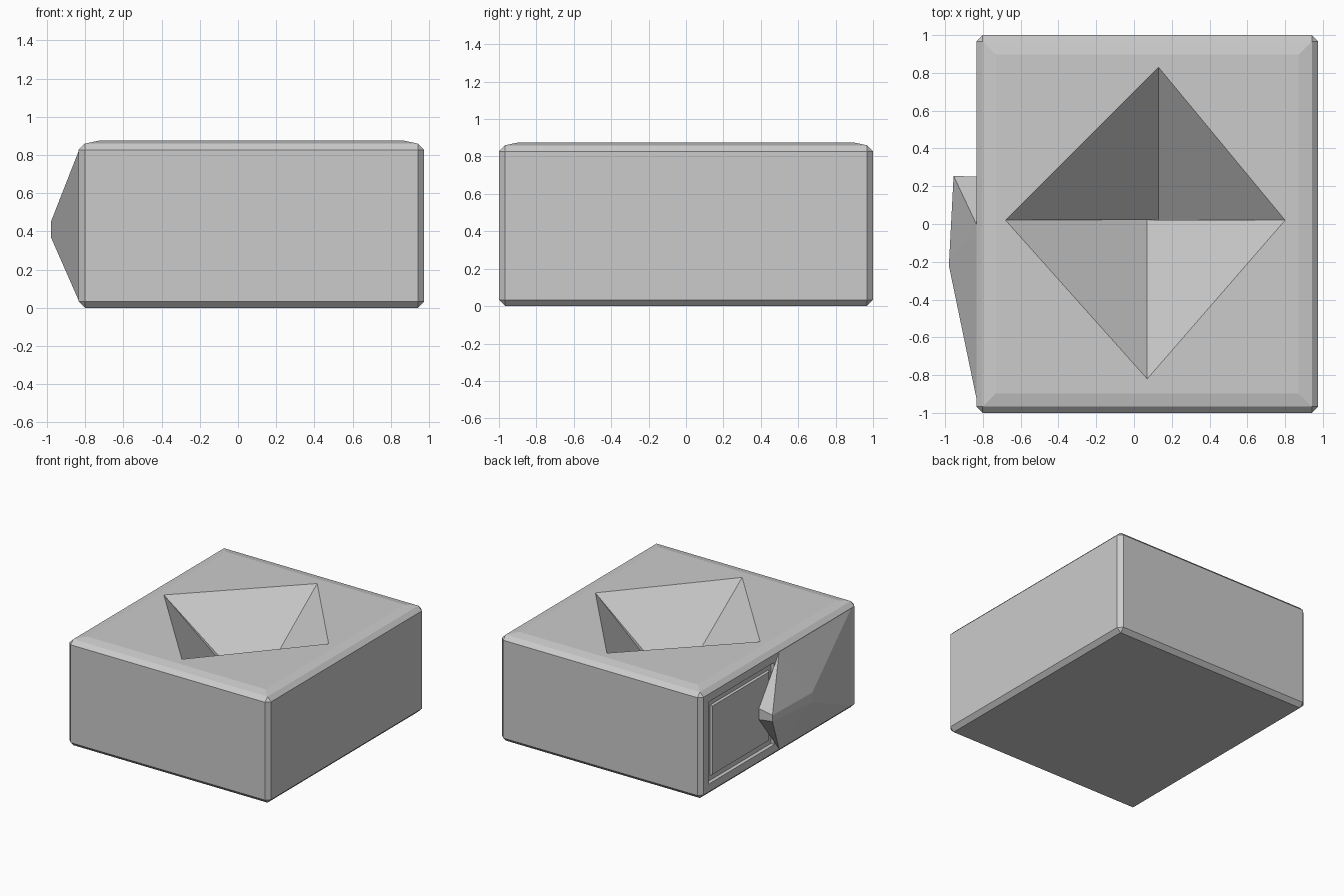
import bpy, bmesh
from mathutils import Vector

if "Cube" in bpy.data.objects:
    bpy.data.objects.remove(bpy.data.objects["Cube"])


def finish(bm, name):
    mesh = bpy.data.meshes.new(name)
    bm.to_mesh(mesh)
    bm.free()
    obj = bpy.data.objects.new(name, mesh)
    bpy.context.collection.objects.link(obj)
    return obj


def facing(bm, axis):
    return max((f for f in bm.faces if f.normal.dot(axis) > 0.99),
               key=lambda f: f.calc_area())


# Chamfered block
bm = bmesh.new()
bmesh.ops.create_cube(bm, size=1)
for v in bm.verts:
    v.co = Vector((0.07 + v.co.x * 1.81, v.co.y * 2, 0.43 + v.co.z * 0.86))
bmesh.ops.bevel(bm, geom=bm.edges[:], offset=0.033, segments=1, affect='EDGES')
bm.normal_update()

# Recessed panel on the rear half of the left side
side = facing(bm, Vector((-1, 0, 0)))
bmesh.ops.bisect_plane(bm, geom=[side, *side.edges, *side.verts],
                       plane_co=(0, 0, 0), plane_no=(0, 1, 0))
bm.normal_update()
panel = max((f for f in bm.faces if f.normal.x < -0.99),
            key=lambda f: f.calc_center_median().y)
bmesh.ops.inset_individual(bm, faces=[panel], thickness=0.09)
bmesh.ops.inset_individual(bm, faces=[panel], thickness=0.012, depth=-0.02)
bmesh.ops.inset_individual(bm, faces=[panel], thickness=0.055)
bmesh.ops.inset_individual(bm, faces=[panel], thickness=0.012, depth=0.015)

# Slightly raised top plateau
bm.normal_update()
top = facing(bm, Vector((0, 0, 1)))
bmesh.ops.inset_individual(bm, faces=[top], thickness=0.1, depth=0.015)
z = top.verts[0].co.z


def corner(sx, sy):
    return max(top.verts, key=lambda v: v.co.x * sx + v.co.y * sy)


# Corners and diamond rim, counter-clockwise from the front left
corners = [corner(-1, -1), corner(1, -1), corner(1, 1), corner(-1, 1)]
rim = [bm.verts.new((x, y, z)) for x, y in
       ((0.07, -0.82), (0.80, 0.02), (0.13, 0.83), (-0.68, 0.02))]
bmesh.ops.delete(bm, geom=[top], context='FACES_ONLY')
for i in range(4):
    j = (i + 1) % 4
    bm.faces.new((corners[i], corners[j], rim[i]))
    bm.faces.new((corners[j], rim[j], rim[i]))

# Diamond pit with two offset low points
front_low = bm.verts.new((0.07, 0.02, 0.28))
back_low = bm.verts.new((0.13, 0.02, 0.28))
front, right, back, left = rim
for tri in ((front, right, front_low), (left, front, front_low),
            (right, back, back_low), (back, left, back_low),
            (left, front_low, back_low), (right, back_low, front_low)):
    bm.faces.new(tri)
finish(bm, "block_body")

# Faceted bulge on the left side
bm = bmesh.new()
for p in ((-0.83, 0.25, 0.46), (-0.83, 0.25, 0.37),
          (-0.955, 0.255, 0.44), (-0.955, 0.255, 0.39),
          (-0.98, -0.22, 0.45), (-0.98, -0.22, 0.37),
          (-0.835, 0.0, 0.82), (-0.835, 0.0, 0.04),
          (-0.835, -0.92, 0.82), (-0.835, -0.92, 0.04)):
    bm.verts.new(p)
bmesh.ops.convex_hull(bm, input=bm.verts[:])
bmesh.ops.recalc_face_normals(bm, faces=bm.faces[:])
finish(bm, "side_bulge")
